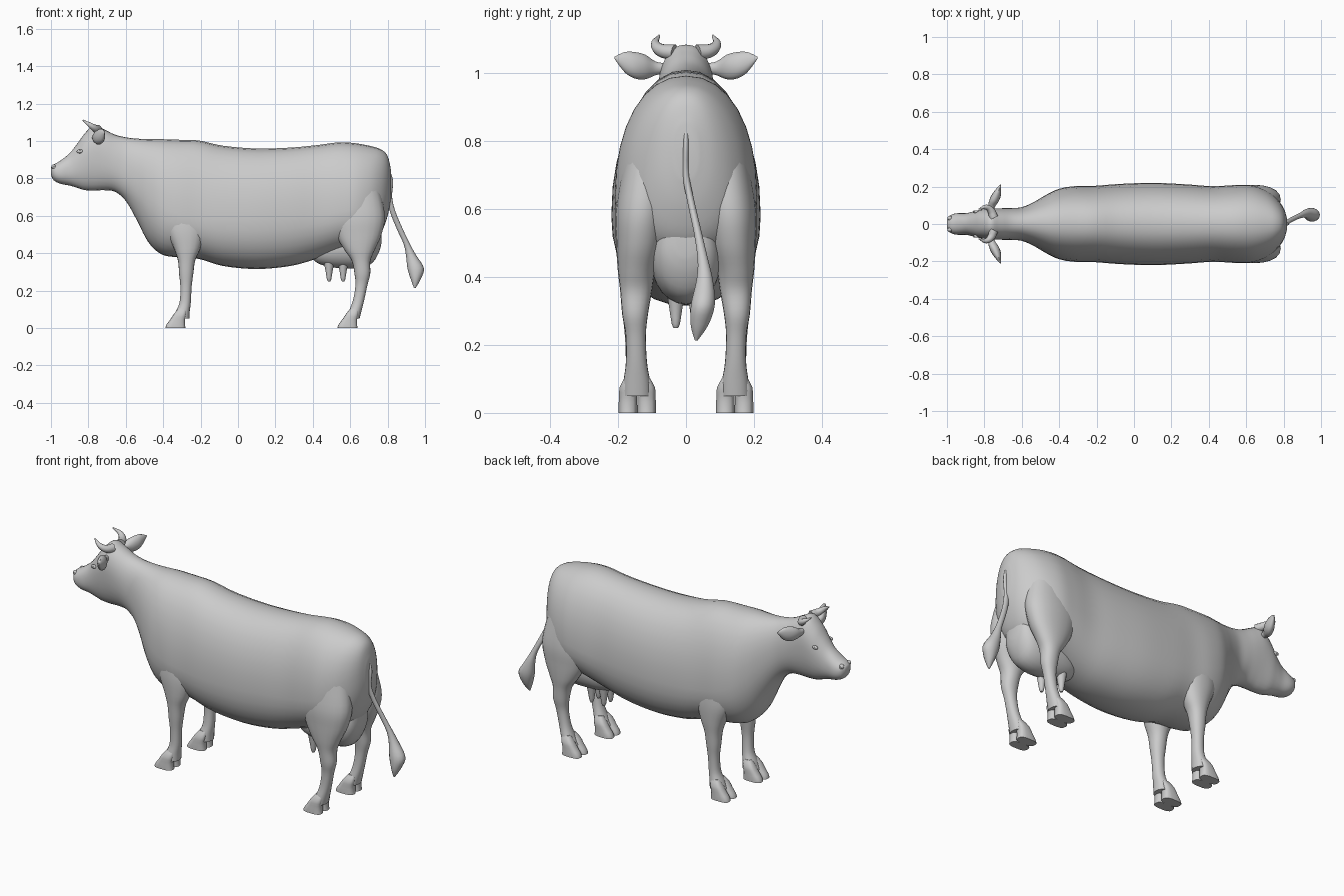
import bpy, bmesh, math
from mathutils import Vector

hide = bpy.data.materials.new("plain grey hide")
hide.diffuse_color = (0.6, 0.6, 0.6, 1)


def finish(ob):
    ob.data.materials.append(hide)
    bpy.context.view_layer.objects.active = ob
    for o in bpy.context.selected_objects:
        o.select_set(False)
    ob.select_set(True)
    bpy.ops.object.shade_smooth_by_angle(angle=math.radians(45))
    return ob


def spline(rows, steps):
    # smooth interpolation through every station
    out = []
    n = len(rows)
    for i in range(n - 1):
        p = [rows[max(0, min(n - 1, i + k))] for k in (-1, 0, 1, 2)]
        for s in range(steps):
            t = s / steps
            out.append([0.5 * (2 * b + (c - a) * t + (2 * a - 5 * b + 4 * c - d) * t * t
                               + (3 * b - a - 3 * c + d) * t ** 3) for a, b, c, d in zip(*p)])
    return out + [list(rows[-1])]


def loft(name, rows, axis, sides=24, steps=3, power=2.0, mirror=False):
    """Rows are (x, y, z, side radius, upper radius, lower radius); rings lie across axis."""
    u, v = {"x": ((0, 1, 0), (0, 0, 1)), "y": ((1, 0, 0), (0, 0, 1)),
            "z": ((1, 0, 0), (0, 1, 0))}[axis]
    u, v = Vector(u), Vector(v)
    bm = bmesh.new()
    rings = []
    for x, y, z, ru, up, low in spline(rows, steps):
        ring = []
        for k in range(sides):
            a = 2 * math.pi * k / sides
            c, s = math.cos(a), math.sin(a)
            c = math.copysign(abs(c) ** (2 / power), c)
            s = math.copysign(abs(s) ** (2 / power), s)
            ring.append(bm.verts.new(Vector((x, y, z)) + u * ru * c + v * s * (up if s > 0 else low)))
        rings.append(ring)
    for a, b in zip(rings, rings[1:]):
        for k in range(sides):
            j = (k + 1) % sides
            bm.faces.new((a[k], a[j], b[j], b[k]))
    bm.faces.new(rings[0])
    bm.faces.new(rings[-1])
    if mirror:
        geo = bmesh.ops.duplicate(bm, geom=bm.verts[:] + bm.edges[:] + bm.faces[:])["geom"]
        for vert in geo:
            if isinstance(vert, bmesh.types.BMVert):
                vert.co.y *= -1
    bmesh.ops.recalc_face_normals(bm, faces=bm.faces[:])
    me = bpy.data.meshes.new(name)
    bm.to_mesh(me)
    bm.free()
    ob = bpy.data.objects.new(name, me)
    bpy.context.collection.objects.link(ob)
    return finish(ob)


def trunk(name, rows, power):
    # rows: x, top, bottom, height of widest point, half width
    loft(name, [(x, 0, m, w, t - m, m - b) for x, t, b, m, w in rows], "x", 32, 4, power, False)


# torso with neck and head, muzzle to rump
trunk("body_and_head", [
    (-1.0, .86, .82, .84, .022), (-.985, .875, .79, .835, .045), (-.95, .895, .772, .83, .057),
    (-.90, .935, .762, .84, .058), (-.86, .985, .75, .87, .066), (-.82, 1.04, .738, .91, .076),
    (-.77, 1.085, .735, .94, .082), (-.72, 1.065, .737, .92, .084), (-.66, 1.035, .73, .88, .085),
    (-.60, 1.02, .68, .84, .09), (-.54, 1.013, .575, .78, .115), (-.48, 1.01, .46, .71, .15),
    (-.41, 1.01, .395, .65, .185), (-.32, 1.007, .378, .61, .202), (-.21, 1.003, .37, .59, .204),
    (-.08, .975, .332, .58, .214), (.10, .96, .316, .58, .22), (.28, .965, .332, .59, .212),
    (.42, .978, .37, .60, .202), (.54, .993, .41, .62, .208), (.63, .988, .43, .64, .207),
    (.71, .973, .46, .67, .178), (.765, .955, .51, .70, .135), (.80, .92, .60, .74, .085),
    (.817, .85, .69, .77, .035)], 2.2)

# legs, hoof joint up to shoulder or thigh
loft("front_legs", [
    (-.305, .145, .05, .045, .045, .045), (-.295, .145, .09, .037, .04, .04),
    (-.282, .147, .14, .03, .031, .031), (-.278, .15, .22, .03, .03, .03),
    (-.277, .15, .29, .038, .037, .037), (-.275, .15, .36, .046, .043, .05),
    (-.272, .145, .43, .072, .055, .062), (-.28, .135, .53, .105, .068, .06),
    (-.29, .12, .66, .10, .07, .06)], "z", 18, 4, 2.2, True)
loft("hind_legs", [
    (.61, .145, .05, .04, .045, .045), (.626, .145, .09, .034, .04, .04),
    (.645, .146, .15, .03, .031, .031), (.66, .148, .23, .032, .03, .03),
    (.665, .15, .29, .042, .038, .038), (.658, .15, .36, .05, .044, .05),
    (.65, .148, .42, .082, .053, .058), (.645, .14, .50, .122, .066, .075),
    (.64, .13, .60, .145, .078, .08), (.635, .11, .74, .125, .075, .07)], "z", 20, 4, 2.2, True)

# cloven hooves, two toes on each foot
for label, ox in (("front", -.335), ("hind", .585)):
    for toe, oy in (("inner", .116), ("outer", .171)):
        loft(f"{label}_{toe}_hooves", [
            (ox, oy, 0, .054, .028, .028), (ox + .002, oy, .018, .05, .028, .028),
            (ox + .012, oy, .045, .04, .027, .027), (ox + .025, oy, .075, .033, .025, .025),
            (ox + .038, oy * .8 + .029, .105, .022, .014, .014)], "z", 14, 2, 3, True)

# udder and teats
loft("udder", [
    (.40, 0, .42, .03, .03, .05), (.43, 0, .42, .07, .06, .075), (.50, 0, .43, .092, .09, .105),
    (.58, 0, .44, .10, .1, .12), (.66, 0, .45, .102, .12, .128), (.72, 0, .47, .095, .14, .12),
    (.755, 0, .49, .07, .13, .08), (.768, 0, .50, .03, .08, .04)], "x", 24, 3)
for label, px in (("front", .487), ("rear", .562)):
    loft(f"{label}_teats", [
        (px, .03, .25, .006, .006, .006), (px, .03, .262, .012, .012, .012),
        (px, .03, .30, .018, .018, .018), (px, .03, .35, .028, .026, .026)], "z", 12, 2, 2, True)

# tail with tuft
loft("tail", [
    (.795, 0, .86, .008, .006, .006), (.815, 0, .79, .014, .008, .008), (.81, 0, .70, .014, .01, .01),
    (.828, .015, .62, .015, .011, .011), (.865, .035, .53, .016, .012, .012),
    (.902, .05, .45, .017, .016, .016), (.925, .055, .39, .027, .025, .025),
    (.95, .05, .32, .044, .036, .036), (.95, .04, .26, .026, .027, .027),
    (.945, .03, .213, .004, .004, .004)], "z", 14, 4)

# leaf shaped ears
loft("ears", [
    (-.765, .06, 1.015, .014, .015, .015), (-.762, .09, 1.018, .018, .018, .024),
    (-.75, .12, 1.022, .026, .034, .04), (-.738, .15, 1.022, .026, .042, .038),
    (-.727, .18, 1.03, .017, .034, .028), (-.714, .21, 1.046, .003, .004, .004)],
    "y", 14, 4, 2, True)

# curved horns
for side, s in (("left", -1), ("right", 1)):
    cu = bpy.data.curves.new(f"{side}_horn", "CURVE")
    cu.dimensions = "3D"
    cu.bevel_depth, cu.bevel_resolution, cu.resolution_u, cu.use_fill_caps = 1, 3, 5, True
    path = cu.splines.new("BEZIER")
    pts = [(-.75, .035, 1.062, .024), (-.765, .072, 1.068, .02),
           (-.79, .09, 1.085, .014), (-.83, .079, 1.112, .003)]
    path.bezier_points.add(len(pts) - 1)
    for p, (x, y, z, r) in zip(path.bezier_points, pts):
        p.co, p.radius = (x, y * s, z), r
        p.handle_left_type = p.handle_right_type = "AUTO"
    horn = bpy.data.objects.new(f"{side}_horn", cu)
    bpy.context.collection.objects.link(horn)
    horn.select_set(True)
    bpy.context.view_layer.objects.active = horn
    for o in bpy.context.selected_objects:
        o.select_set(o == horn)
    bpy.ops.object.convert(target="MESH")
    finish(bpy.context.view_layer.objects.active)

# eyes and nostril rims
loft("eyes", [(-.845, .058, .945, .008, .006, .006), (-.845, .066, .945, .018, .011, .011),
              (-.845, .073, .945, .01, .006, .006)], "y", 14, 3, 2, True)
loft("nostrils", [(-.984, .02, .862, .008, .008, .008), (-.984, .032, .862, .014, .013, .013),
                  (-.984, .043, .86, .006, .006, .006)], "y", 12, 3, 2, True)
